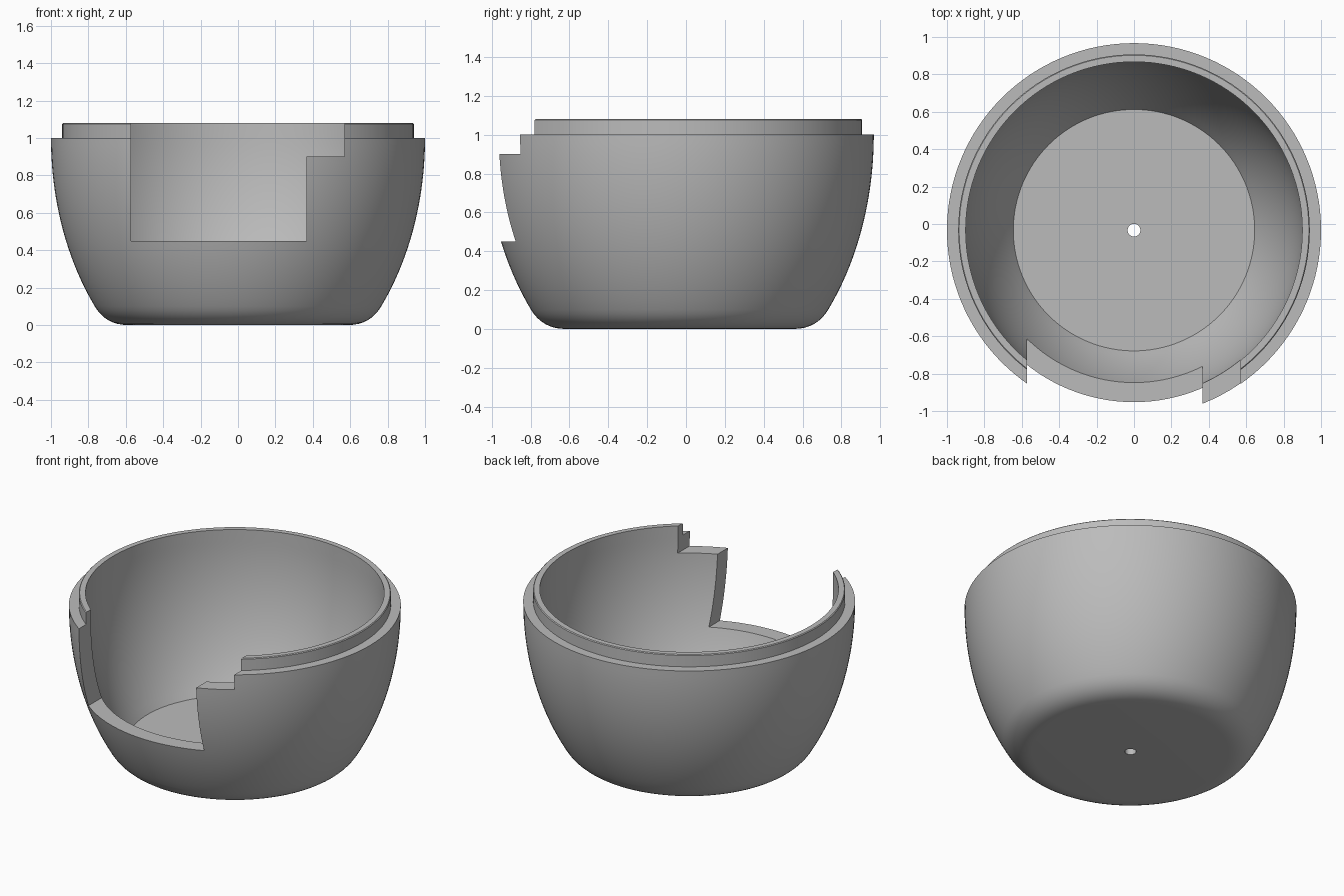
import bpy, bmesh, math
from mathutils import Matrix, Vector

cube = bpy.data.objects.get("Cube")
if cube:
    bpy.data.objects.remove(cube, do_unlink=True)

CENTRE_Y = -0.033
SEGMENTS = 128

grey = bpy.data.materials.new("plain grey")
grey.use_nodes = True
colour = (0.5, 0.5, 0.5, 1)
grey.diffuse_color = colour
grey.node_tree.nodes["Principled BSDF"].inputs["Base Color"].default_value = colour


def make_object(name, bm):
    bmesh.ops.recalc_face_normals(bm, faces=bm.faces)
    mesh = bpy.data.meshes.new(name)
    bm.to_mesh(mesh)
    bm.free()
    obj = bpy.data.objects.new(name, mesh)
    bpy.context.collection.objects.link(obj)
    mesh.materials.append(grey)
    return obj


def wall(radius, depth, z_from, z_to, steps):
    """Elliptical wall curve, upright at z = 1."""
    points = []
    for i in range(steps + 1):
        z = z_from + (z_to - z_from) * i / steps
        points.append((radius * math.sqrt(1 - ((1 - z) / depth) ** 2), z))
    return points


def rounded_foot(a, b, c, steps):
    """Quadratic curve from the flat base into the wall."""
    a, b, c = Vector(a), Vector(b), Vector(c)
    return [tuple(a * (1 - t) ** 2 + b * 2 * t * (1 - t) + c * t * t)
            for t in (i / steps for i in range(steps))]


# Closed cross-section: base, outer wall, stepped lip, inner wall, floor, drain hole
outer = wall(1.0, 1.4, 0.1, 1.0, 20)
inner = wall(0.9, 1.297, 1.0, 0.096, 20)
profile = [(0.034, 0)]
profile += rounded_foot((0.59, 0), (0.706, 0), outer[0], 8)
profile += outer
profile += [(0.94, 1.0), (0.94, 1.075), (0.935, 1.08), (0.9, 1.08)]
profile += inner
profile += [(0.034, 0.096)]

# Bowl turned around the vertical axis
bm = bmesh.new()
rings = []
for i in range(SEGMENTS):
    a = math.tau * i / SEGMENTS
    rings.append([bm.verts.new((r * math.cos(a), r * math.sin(a) + CENTRE_Y, z))
                  for r, z in profile])
for i, ring in enumerate(rings):
    following = rings[(i + 1) % SEGMENTS]
    for j in range(len(profile)):
        k = (j + 1) % len(profile)
        bm.faces.new((ring[j], following[j], following[k], ring[k]))
bowl = make_object("bowl", bm)

# Stepped front opening
opening = [(-0.573, 0.45), (0.365, 0.45), (0.365, 0.9),
           (0.57, 0.9), (0.57, 1.3), (-0.573, 1.3)]
bm = bmesh.new()
face = bm.faces.new([bm.verts.new((x, -1.3, z)) for x, z in opening])
extruded = bmesh.ops.extrude_face_region(bm, geom=[face])["geom"]
bmesh.ops.translate(bm, vec=(0, 1.2, 0),
                    verts=[v for v in extruded if isinstance(v, bmesh.types.BMVert)])
cutter = make_object("opening_cutter", bm)
cutter.hide_render = True

cut = bowl.modifiers.new("front opening", 'BOOLEAN')
cut.operation = 'DIFFERENCE'
cut.solver = 'EXACT'
cut.object = cutter

bpy.ops.object.select_all(action='DESELECT')
bpy.context.view_layer.objects.active = bowl
bowl.select_set(True)
bpy.ops.object.modifier_apply(modifier=cut.name)
bpy.data.objects.remove(cutter, do_unlink=True)
bpy.ops.object.shade_smooth_by_angle(angle=math.radians(30))
